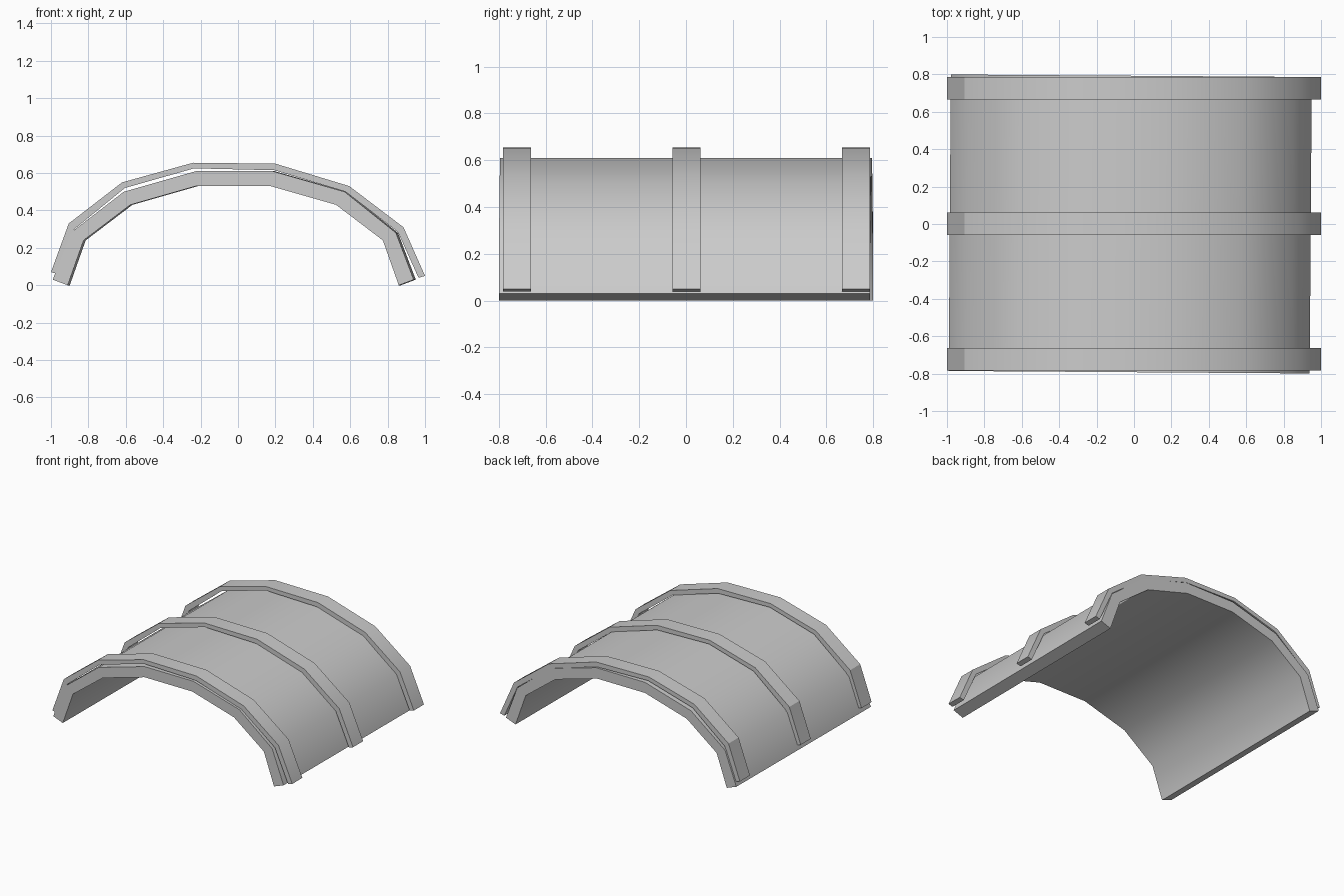
import bpy
import math

if "Cube" in bpy.data.objects:
    bpy.data.objects.remove(bpy.data.objects["Cube"], do_unlink=True)

grey = bpy.data.materials.new("plain_grey")
grey.use_nodes = True
grey.diffuse_color = (0.6, 0.6, 0.6, 1)
grey.node_tree.nodes["Principled BSDF"].inputs["Base Color"].default_value = (0.6, 0.6, 0.6, 1)


def arch(name, outer, inner, y, depth, turn=0, angle=30):
    """Extrude an arch outline along y, centred on the given y."""
    outline = outer + inner[::-1]
    n = len(outline)
    verts = [(x, s * depth / 2, z) for s in (-1, 1) for x, z in outline]
    half = len(outer)
    faces = [(i, (i + 1) % n, n + (i + 1) % n, n + i) for i in range(n)]
    # Rim quads at both ends
    for i in range(half - 1):
        quad = (i, n - 1 - i, n - 2 - i, i + 1)
        faces += [quad, tuple(n + k for k in reversed(quad))]
    mesh = bpy.data.meshes.new(name)
    mesh.from_pydata(verts, [], faces)
    mesh.materials.append(grey)
    obj = bpy.data.objects.new(name, mesh)
    bpy.context.collection.objects.link(obj)
    obj.location.y = y
    obj.rotation_euler.z = math.radians(turn)
    bpy.ops.object.select_all(action="DESELECT")
    obj.select_set(True)
    bpy.context.view_layer.objects.active = obj
    bpy.ops.object.shade_smooth_by_angle(angle=math.radians(angle))
    return obj


# Curved shell, turned very slightly
arch("shell",
     [(-.985, .03), (-.89, .28), (-.605, .5), (-.22, .61),
      (.19, .61), (.575, .5), (.85, .28), (.945, .03)],
     [(-.905, 0), (-.82, .24), (-.57, .43), (-.22, .53),
      (.18, .53), (.53, .43), (.78, .24), (.865, 0)],
     0, 1.585, turn=-0.4, angle=40)

# Raised bands over the shell
band_outer = [(-1, .07), (-.905, .33), (-.62, .55), (-.24, .655),
              (.2, .65), (.595, .53), (.885, .31), (1, .05)]
band_inner = [(-.965, .06), (-.875, .3), (-.605, .52), (-.235, .625),
              (.195, .615), (.575, .5), (.855, .285), (.965, .04)]
for name, y in (("front_band", -.722), ("middle_band", .002), ("back_band", .726)):
    arch(name, band_outer, band_inner, y, .12)
